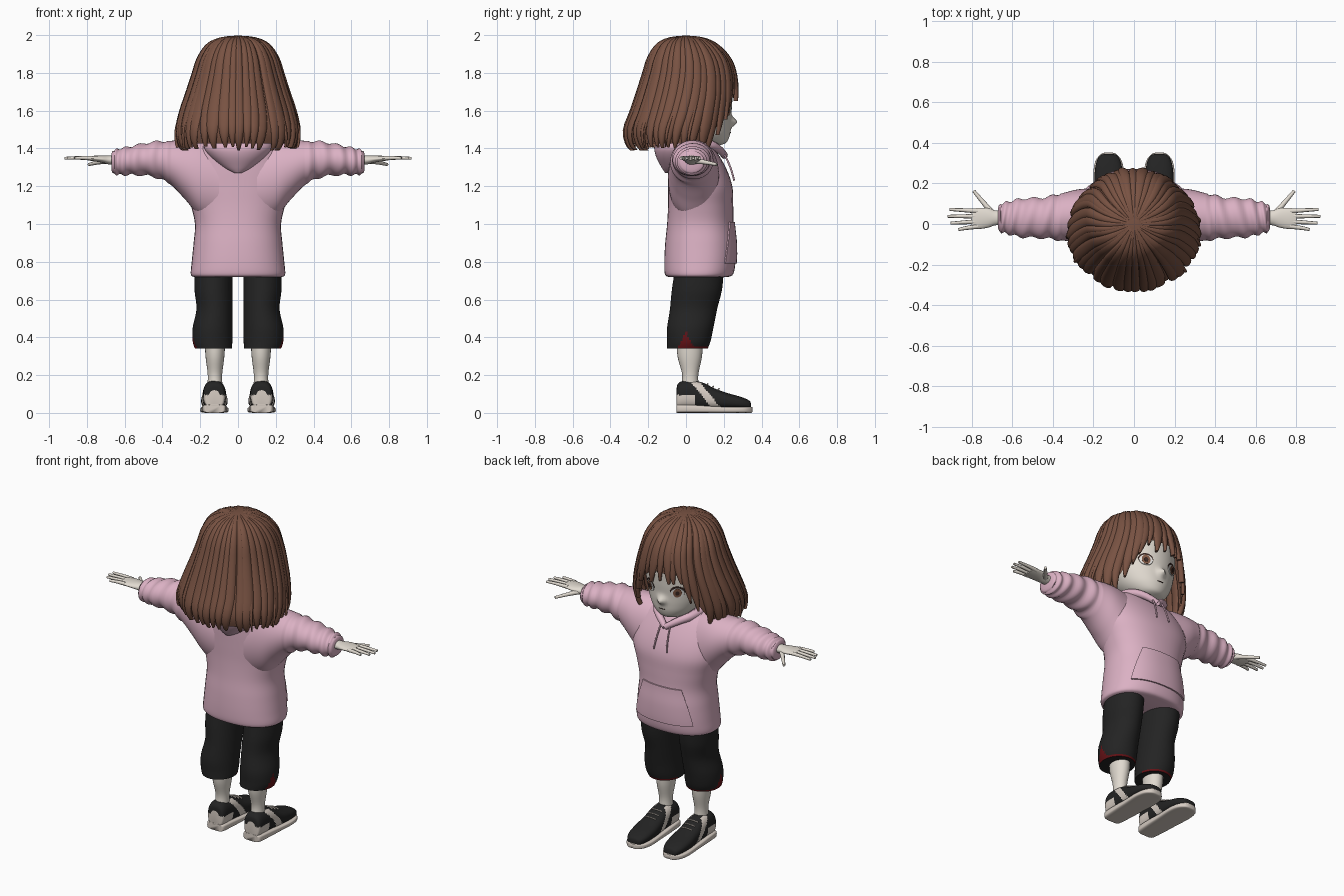
import bpy, bmesh, math, random
from mathutils import Vector

random.seed(4)
if "Cube" in bpy.data.objects:
    bpy.data.objects.remove(bpy.data.objects["Cube"])


def material(name, *rgb):
    m = bpy.data.materials.new(name)
    m.use_nodes = True
    m.diffuse_color = (*rgb, 1)
    bsdf = m.node_tree.nodes["Principled BSDF"]
    bsdf.inputs["Base Color"].default_value = (*rgb, 1)
    bsdf.inputs["Roughness"].default_value = 0.8
    return m


HAIR = material("hair brown", .19, .085, .055)
SKIN = material("pale skin", .75, .70, .63)
PINK = material("pink fleece", .71, .44, .55)
BLACK = material("black cloth", .017, .017, .017)
RED = material("dark red lining", .13, .006, .008)
CREAM = material("cream rubber", .67, .60, .54)
WHITE = material("eye white", .85, .83, .80)
IRIS = material("iris brown", .22, .10, .06)
DARK = material("lash dark", .04, .02, .016)


# Smooth interpolation along cross-section rows: station, half width, low, high, centre
def sample(rows, u):
    n = len(rows) - 1
    u = min(max(u, 0), n)
    i = min(int(u), n - 1)
    t = u - i
    p, q, r, s = [Vector((*row, 0)[:5]) for row in
                  (rows[max(i - 1, 0)], rows[i], rows[i + 1], rows[min(i + 2, n)])]
    return q + .5 * t * (r - p + t * (2 * p - 5 * q + 4 * r - s + t * (3 * (q - r) + s - p)))


def surf(rows, u, a, off=0, power=1, axis="z"):
    k, r, lo, hi, mid = sample(rows, u)
    s, c = [math.copysign(abs(v) ** power, v) for v in (math.sin(a), math.cos(a))]
    i = mid + (r + off) * s
    j = (lo + hi) / 2 + ((hi - lo) / 2 + off) * c
    return {"z": (i, j, k), "y": (i, k, j), "x": (k, i, j)}[axis]


def add_rings(bm, rings, caps=(True, True)):
    vs = [[bm.verts.new(p) for p in ring] for ring in rings]
    n = len(vs[0])
    for lower, upper in zip(vs, vs[1:]):
        for i in range(n):
            j = (i + 1) % n
            bm.faces.new((lower[i], lower[j], upper[j], upper[i]))
    for ring, use in zip((vs[0], vs[-1]), caps):
        if use:
            bm.faces.new(ring)


def finish(bm, name, mats, rule=None, mirror=False):
    bmesh.ops.recalc_face_normals(bm, faces=bm.faces)
    for f in bm.faces:
        f.smooth = True
        if rule:
            f.material_index = int(rule(f.calc_center_median(), f.normal))
    me = bpy.data.meshes.new(name)
    bm.to_mesh(me)
    bm.free()
    for m in mats:
        me.materials.append(m)
    ob = bpy.data.objects.new(name, me)
    bpy.context.collection.objects.link(ob)
    bpy.ops.object.select_all(action="DESELECT")
    ob.select_set(True)
    bpy.context.view_layer.objects.active = ob
    bpy.ops.object.shade_smooth_by_angle(angle=math.radians(50))
    if mirror:
        ob.modifiers.new("mirror", "MIRROR").use_mirror_merge = False
    return ob


def loft(name, rows, mats, n=40, step=5, axis="z", power=1, off=lambda u, a: 0,
         rule=None, mirror=False):
    bm = bmesh.new()
    angles = [2 * math.pi * i / n - math.pi for i in range(n)]
    count = (len(rows) - 1) * step
    add_rings(bm, [[surf(rows, i / step, a, off(i / step, a), power, axis) for a in angles]
                   for i in range(count + 1)])
    return finish(bm, name, mats, rule, mirror)


def tubes(name, paths, radius, mat, tip=.6, both=True):
    cu = bpy.data.curves.new(name, "CURVE")
    cu.dimensions, cu.bevel_depth, cu.bevel_resolution, cu.use_fill_caps = "3D", radius, 2, True
    for side in ((1, -1) if both else (1,)):
        for path in paths:
            sp = cu.splines.new("NURBS")
            sp.points.add(len(path) - 1)
            for i, (x, y, z) in enumerate(path):
                sp.points[i].co = (x * side, y, z, 1)
                sp.points[i].radius = 1 + (tip - 1) * i / (len(path) - 1)
            sp.order_u, sp.use_endpoint_u, sp.resolution_u = 3, True, 6
    cu.materials.append(mat)
    bpy.context.collection.objects.link(bpy.data.objects.new(name, cu))


# Hooded top: body, folded hood, sleeves
torso = [(.72, .235, -.095, .225), (.735, .25, -.112, .25), (.80, .245, -.115, .262),
         (.90, .235, -.11, .262), (1.0, .228, -.10, .252), (1.1, .25, -.095, .25),
         (1.2, .28, -.095, .245), (1.3, .27, -.095, .21), (1.4, .22, -.09, .15),
         (1.45, .12, -.06, .10)]
loft("hoodie_body", torso, [PINK], power=.88)
loft("folded_hood", [(1.27, .02, -.11, -.07), (1.30, .08, -.13, 0), (1.36, .15, -.16, .05),
                     (1.41, .18, -.165, .08), (1.45, .15, -.13, .08), (1.47, .06, -.08, .05)], [PINK])
loft("sleeves", [(.10, .13, 1.0, 1.42, .04), (.2, .135, 1.04, 1.445, .04),
                 (.28, .13, 1.13, 1.445, .04), (.36, .115, 1.21, 1.44, .035),
                 (.45, .10, 1.25, 1.435, .03), (.55, .095, 1.26, 1.415, .03),
                 (.62, .08, 1.26, 1.40, .03), (.66, .068, 1.268, 1.388, .03),
                 (.67, .05, 1.285, 1.372, .03)], [PINK], step=8, axis="x", mirror=True,
     off=lambda u, a: .006 * math.sin(u * 7 + 2 * math.sin(a)) if 3 < u < 7 else 0)
tubes("hood_rim", [[(.13, -.02, 1.43), (.135, .10, 1.43), (.06, .18, 1.40), (0, .205, 1.36)]],
      .03, PINK)
tubes("drawstrings", [[(.03, .19, 1.39), (.035, .235, 1.32), (.045, .255, 1.23)]], .005, PINK, 1)

# Front pouch pocket following the body
bm = bmesh.new()
spread = [i / 8 - 1 for i in range(17)]
rings = []
for i in range(13):
    u = 1.9 + 2.2 * i / 12
    half = .85 - .3 * (i / 12) ** 1.5
    rings.append([surf(torso, u, s * half, .008, .88) for s in spread]
                 + [surf(torso, u, -s * half, -.004, .88) for s in spread])
add_rings(bm, rings)
finish(bm, "pouch_pocket", [PINK])

# Cropped trousers with red side slit and hem lining
loft("trousers", [(.75, .10, -.06, .20, .13), (.65, .10, -.075, .19, .13),
                  (.55, .095, -.085, .165, .125), (.45, .105, -.10, .145, .135),
                  (.38, .105, -.10, .13, .135), (.34, .098, -.10, .115, .13)],
     [BLACK, RED], n=64, step=8, mirror=True,
     rule=lambda c, n: (c.x > .17 and c.z < .43 - 2 * abs(c.y)) or (c.z < .352 and c.y > .03))

# Legs, neck and hands
loft("lower_legs", [(.40, .055, -.05, .09, .122), (.30, .05, -.045, .085, .122),
                    (.20, .038, -.02, .065, .122), (.12, .042, -.03, .07, .122)],
     [SKIN], n=24, mirror=True)
loft("neck", [(1.3, .07, -.03, .10), (1.4, .06, -.02, .10), (1.5, .06, -.02, .10)], [SKIN], n=24)
loft("palms", [(.62, .035, 1.31, 1.365, .03), (.68, .036, 1.315, 1.362, .03),
               (.72, .048, 1.325, 1.362, .03), (.77, .052, 1.333, 1.361, .027),
               (.80, .045, 1.338, 1.358, .025)], [SKIN], n=24, axis="x", mirror=True)
fingers = [[(.77, y, 1.348), (.84, (y + e) / 2, 1.352), (x, e, 1.348)] for y, x, e in
           ((.064, .91, .072), (.038, .918, .038), (.012, .905, .004), (-.012, .865, -.028))]
tubes("fingers", fingers, .012, SKIN)
tubes("thumbs", [[(.69, .045, 1.335), (.73, .09, 1.33), (.79, .163, 1.315)]], .016, SKIN, .5)

# Shoes: sole, upper with pale heel and stripe, laces
loft("shoe_soles", [(-.05, .035, 0, .04, .125), (-.04, .058, 0, .045, .125),
                    (.05, .066, 0, .042, .125), (.15, .07, 0, .035, .125),
                    (.25, .075, 0, .032, .125), (.31, .065, 0, .032, .125),
                    (.343, .04, 0, .032, .125), (.352, .02, .005, .03, .125)],
     [CREAM], axis="y", power=.45, mirror=True)
loft("shoe_uppers", [(-.05, .03, .03, .12, .125), (-.045, .05, .02, .15, .125),
                     (-.02, .058, .02, .168, .125), (.03, .06, .02, .17, .125),
                     (.09, .062, .02, .16, .125), (.15, .066, .02, .13, .125),
                     (.22, .07, .02, .105, .125), (.29, .064, .02, .085, .125),
                     (.335, .045, .02, .065, .125), (.345, .02, .02, .045, .125)],
     [BLACK, CREAM], n=64, step=7, axis="y", power=.8, mirror=True,
     rule=lambda c, n: (abs(n.x) > .35 and abs(c.y - .18 + .8 * c.z) < .024)
     or (c.y < .05 and c.z < .095))
tubes("shoe_laces", [[(.09, y, z), (.125, y + .01, z + .012), (.16, y, z)] for y, z in
                     ((.11, .148), (.14, .134), (.17, .122))], .004, CREAM, 1)

# Head with a small nose
head = [(1.415, .03, .09, .17), (1.43, .08, .04, .212), (1.47, .13, -.04, .232),
        (1.52, .165, -.10, .238), (1.58, .19, -.14, .24), (1.65, .205, -.17, .245),
        (1.75, .205, -.18, .245), (1.85, .18, -.16, .215), (1.92, .12, -.10, .15),
        (1.95, .02, -.02, .03)]
loft("head", head, [SKIN], n=72, step=6,
     off=lambda u, a: .032 * math.exp(-(a / .12) ** 2 - ((u - 3.35) / .4) ** 2))


# Facial features as thin plates on the head
def face_plate(name, mat, u, angles, ru, ra, lift):
    bm = bmesh.new()
    ring = [2 * math.pi * i / 24 for i in range(24)]
    for a in angles:
        add_rings(bm, [[surf(head, u + ru * k * math.sin(b), a + ra * k * math.cos(b), off)
                        for b in ring] for k, off in ((.05, lift), (.5, lift), (.95, lift), (1, -.003))])
    finish(bm, name, [mat])


pair = (-.5, .5)
face_plate("eyelashes", DARK, 4.42, pair, .5, .23, .002)
face_plate("eye_whites", WHITE, 4.3, pair, .48, .21, .004)
face_plate("irises", IRIS, 4.32, pair, .44, .13, .006)
face_plate("pupils", DARK, 4.32, pair, .22, .06, .008)
face_plate("mouth", DARK, 2.3, (0,), .04, .16, .003)

# Bobbed hair: inner shell plus overlapping tapered locks
hair = [(2.0, .005, -.005, .005), (1.985, .10, -.10, .10), (1.95, .165, -.16, .17),
        (1.88, .212, -.205, .235), (1.8, .238, -.23, .265), (1.7, .27, -.262, .275),
        (1.6, .303, -.295, .265), (1.5, .323, -.33, .25), (1.42, .31, -.315, .22),
        (1.38, .28, -.28, .19)]


def hair_end(a):
    a = abs((a + math.pi) % (2 * math.pi) - math.pi)
    t = min(max((math.degrees(a) - 26) / 28, 0), 1)
    return 5.3 + 3.1 * t


bm = bmesh.new()
circle = [2 * math.pi * i / 72 for i in range(72)]
add_rings(bm, [[surf(hair, .35 + (hair_end(a) - .85) * t / 24, a, -.012) for a in circle]
               for t in range(25)], (True, False))
finish(bm, "hair_shell", [HAIR])


def add_lock(bm, a0, width, start, end, flare, thick):
    rings = []
    for i in range(21):
        t = i / 20
        u = start + (end - start) * t
        w = width * (1 - .8 * max(0, (t - .7) / .3) ** 1.5)
        a = a0 + .06 * math.sin(a0 * 5) * t * t
        rings.append([surf(hair, u, a + w * math.cos(b),
                           -.010 + flare * t * t + thick * math.sin(b))
                      for b in (math.pi * k / 5 for k in range(10))])
    add_rings(bm, rings)


bm = bmesh.new()
LOCKS = 40
for i in range(LOCKS):
    a = 2 * math.pi * (i + random.uniform(-.25, .25)) / LOCKS
    add_lock(bm, a, random.uniform(.09, .14), .4, hair_end(a) + random.uniform(-.25, .3),
             random.uniform(0, .008), random.uniform(.011, .018))
finish(bm, "hair_locks", [HAIR])

# Loose thin strands at the sides
bm = bmesh.new()
for a in (1.35, 1.75, 2.3, -1.6, -2.1):
    add_lock(bm, a, .03, 3.5, 8.3, .03, .007)
finish(bm, "loose_strands", [HAIR])
